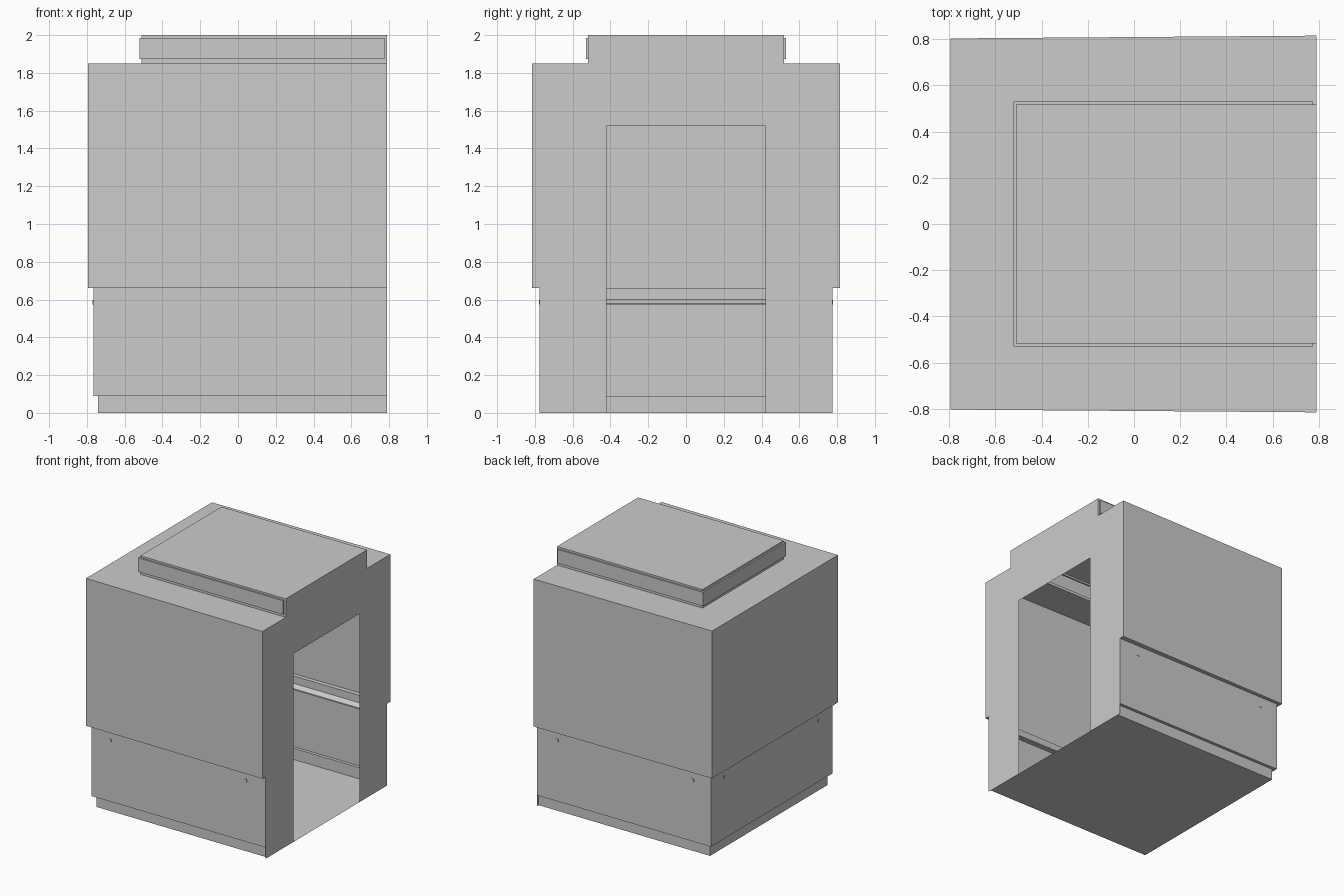
import bpy, bmesh
from mathutils import Vector

if "Cube" in bpy.data.objects:
    bpy.data.objects.remove(bpy.data.objects["Cube"])

FRONT = 0.79  # plane of the doorway wall


def finish(name, bm, recalc=True):
    bmesh.ops.remove_doubles(bm, verts=bm.verts, dist=0.0005)
    if recalc:
        bmesh.ops.recalc_face_normals(bm, faces=bm.faces)
    me = bpy.data.meshes.new(name)
    bm.to_mesh(me)
    bm.free()
    ob = bpy.data.objects.new(name, me)
    bpy.context.collection.objects.link(ob)
    return ob


def u_ring(z, back, y_back, y_front=None, end=FRONT, bump=0.0):
    """U-shaped outline open toward +x; bump pushes it out short of the end."""
    y_front = y_front or y_back
    half = [(end, y_front), (end - 0.015, y_front),
            (end - 0.015, y_front + bump), (back - bump, y_back + bump)]
    pts = [(x, -y) for x, y in half] + half[::-1]
    return [Vector((x, y, z)) for x, y in pts]


def loft(name, rings, caps=()):
    bm = bmesh.new()
    vs = [[bm.verts.new(p) for p in r] for r in rings]
    for a, b in zip(vs, vs[1:]):
        for i in range(len(a) - 1):
            bm.faces.new((a[i], a[i + 1], b[i + 1], b[i]))
    for c in caps:
        bm.faces.new(vs[c])
    return finish(name, bm)


# Stepped thin walls with the floor
loft("walls_and_floor", [
    u_ring(0.0, -0.74, 0.75), u_ring(0.09, -0.74, 0.75),
    u_ring(0.09, -0.765, 0.775), u_ring(0.66, -0.765, 0.775),
    u_ring(0.66, -0.795, 0.803, 0.815), u_ring(1.85, -0.795, 0.803, 0.815),
], caps=[0])

# Ceiling with raised centre and cove channel
loft("raised_ceiling", [
    u_ring(1.85, -0.795, 0.803, 0.815), u_ring(1.85, -0.51, 0.518),
    u_ring(1.873, -0.51, 0.518), u_ring(1.873, -0.51, 0.518, bump=0.012),
    u_ring(1.985, -0.51, 0.518, bump=0.012), u_ring(1.985, -0.51, 0.518),
    u_ring(2.0, -0.51, 0.518),
], caps=[-1])

# Doorway wall: one flat sheet with a notch for the opening
half = [(0.42, 1.52), (0.42, 0), (0.775, 0), (0.775, 0.66), (0.815, 0.66),
        (0.815, 1.85), (0.518, 1.85), (0.518, 2.0)]
bm = bmesh.new()
outline = half + [(-y, z) for y, z in half[::-1]]
bm.faces.new([bm.verts.new((FRONT, y, z)) for y, z in outline])
doorway = finish("doorway_wall", bm, recalc=False)

# Handrail running round the three inner walls
rail_profile = [(0.0, 0.60), (0.04, 0.58), (0.04, 0.57), (0.0, 0.57)]
loft("handrail", [u_ring(z, -0.765 + d, 0.775 - d, end=0.7)
                  for d, z in rail_profile])


# Rail fixings that just poke through the walls
def fixing(name, x, y):
    bm = bmesh.new()
    bmesh.ops.create_cube(bm, size=0.024)
    finish(name, bm).location = (x, y, 0.585)


for s in (-1, 1):
    fixing("back_rail_fixing", -0.758, 0.6 * s)
    for x in (-0.6, 0.61):
        fixing("side_rail_fixing", x, 0.766 * s)
